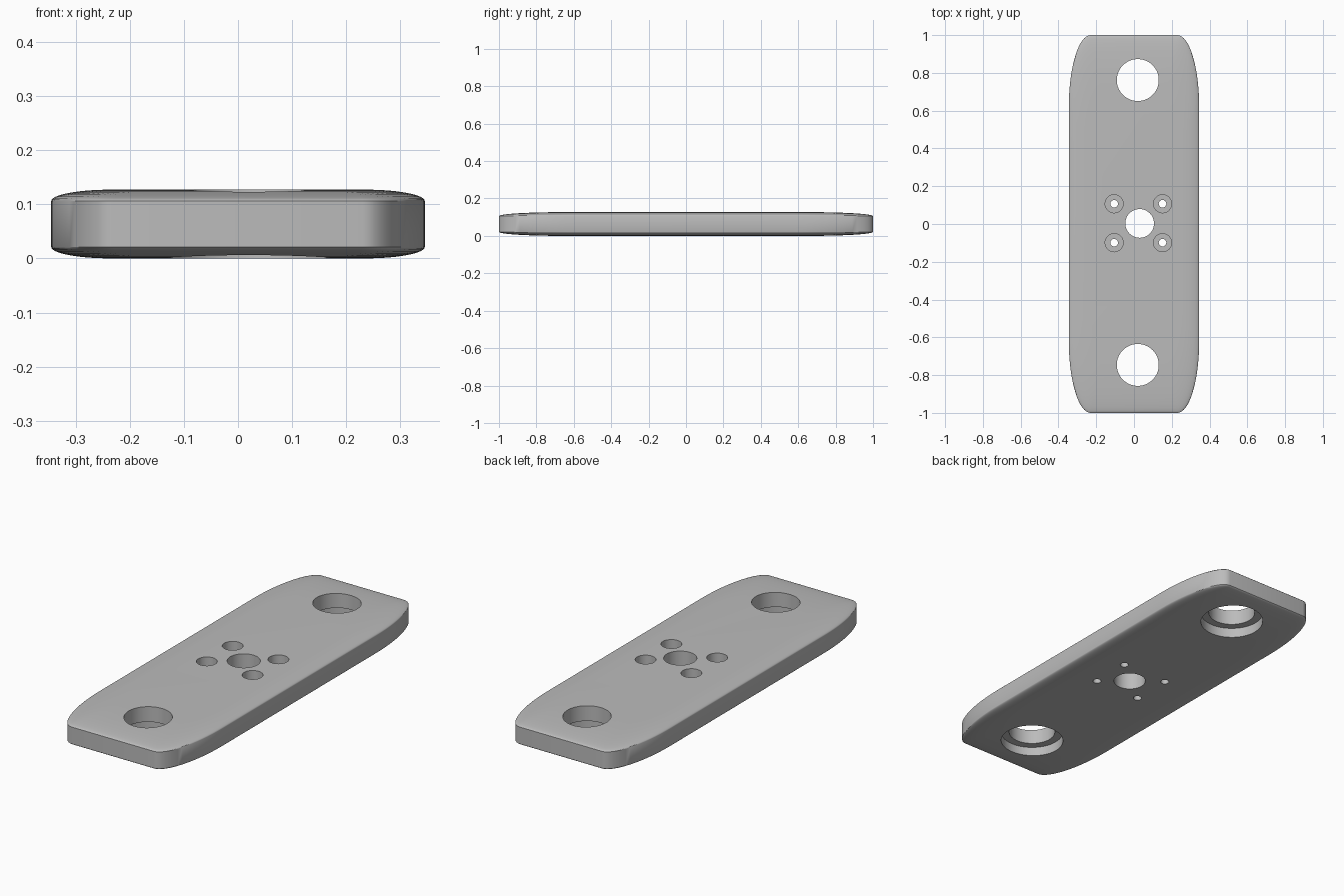
import bpy, bmesh
from math import sin, cos, pi

cube = bpy.data.objects.get("Cube")
if cube:
    bpy.data.objects.remove(cube, do_unlink=True)

HALF_W, HALF_L, THICK = 0.345, 1.0, 0.127
EDGE_H, EDGE_X, EDGE_Y = 0.021, 0.11, 0.35     # softened rim: height and reach
STEPS = 12

grey = bpy.data.materials.new("plate grey")
grey.use_nodes = True
grey.diffuse_color = (0.5, 0.5, 0.5, 1)
grey.node_tree.nodes["Principled BSDF"].inputs["Base Color"].default_value = (0.5, 0.5, 0.5, 1)


def make_object(name, bm):
    bmesh.ops.recalc_face_normals(bm, faces=bm.faces)
    mesh = bpy.data.meshes.new(name)
    bm.to_mesh(mesh)
    bm.free()
    mesh.materials.append(grey)
    obj = bpy.data.objects.new(name, mesh)
    bpy.context.collection.objects.link(obj)
    return obj


def loft(bm, rings):
    """Skin a stack of equal rings and cap both ends."""
    loops = [[bm.verts.new(p) for p in ring] for ring in rings]
    for low, high in zip(loops, loops[1:]):
        for i in range(len(low)):
            j = (i + 1) % len(low)
            bm.faces.new((low[i], low[j], high[j], high[i]))
    bm.faces.new(loops[0][::-1])
    bm.faces.new(loops[-1])


# Plate outline: straight ends and sides joined by long elliptical corners
corner_x, corner_y = 0.115, 0.38
quarter = [(HALF_W - corner_x * (1 - cos(a)), HALF_L - corner_y * (1 - sin(a)))
           for a in (pi / 2 * i / 16 for i in range(17))]
half = quarter + [(-x, y) for x, y in reversed(quarter)]
outline = half + [(-x, -y) for x, y in half]


def plate_ring(a, z):
    sx = 1 - EDGE_X / HALF_W * (1 - cos(a))
    sy = 1 - EDGE_Y / HALF_L * (1 - cos(a))
    return [(x * sx, y * sy, z) for x, y in outline]


angles = [pi / 2 * i / STEPS for i in range(STEPS + 1)]
rings = [plate_ring(a, EDGE_H * (1 - sin(a))) for a in reversed(angles)]
rings += [plate_ring(a, THICK - EDGE_H * (1 - sin(a))) for a in angles]
bm = bmesh.new()
loft(bm, rings)
plate = make_object("mounting_plate", bm)

# Hole cutters: turned profiles of (radius, height)
bm = bmesh.new()


def drill(x, y, profile, sides=48):
    loft(bm, [[(x + r * cos(2 * pi * i / sides), y + r * sin(2 * pi * i / sides), z)
               for i in range(sides)] for r, z in profile])


BELOW, ABOVE = -0.05, 0.2
for y in (0.762, -0.746):                      # end holes, recessed underneath
    drill(0.02, y, [(0.15, BELOW), (0.15, 0.05), (0.111, 0.05), (0.111, ABOVE)], 64)
drill(0.03, 0.003, [(0.076, BELOW), (0.076, ABOVE)])   # centre hole
for x in (-0.105, 0.151):                      # screw holes, recessed on top
    for y in (0.107, -0.099):
        drill(x, y, [(0.02, BELOW), (0.02, 0.06), (0.048, 0.06), (0.048, ABOVE)], 32)
cutter = make_object("hole_cutter", bm)
cutter.hide_render = True

# Cut the holes and shade
bpy.context.view_layer.objects.active = plate
plate.select_set(True)
cut = plate.modifiers.new("holes", "BOOLEAN")
cut.operation = "DIFFERENCE"
cut.solver = "EXACT"
cut.object = cutter
bpy.ops.object.modifier_apply(modifier=cut.name)
bpy.data.objects.remove(cutter, do_unlink=True)
bpy.ops.object.select_all(action="DESELECT")
plate.select_set(True)
bpy.ops.object.shade_smooth_by_angle(angle=pi / 6)
